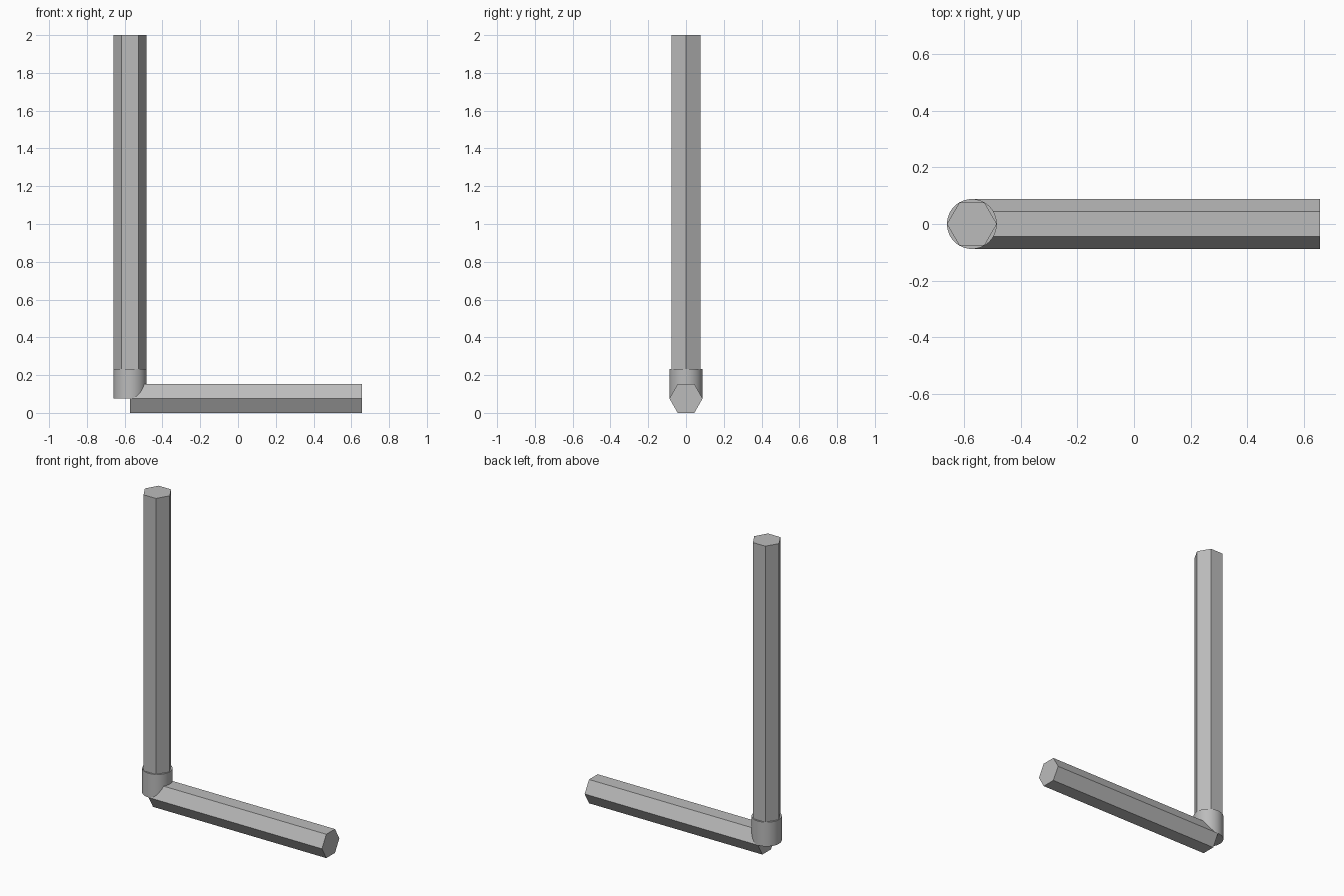
import bpy, math

old = bpy.data.objects.get("Cube")
if old:
    bpy.data.objects.remove(old, do_unlink=True)

R = 0.088                              # corner radius of the hexagonal bars
FLAT = R * math.cos(math.pi / 6)       # centre to flat
CORNER_X = -0.572                      # axis of the upright

grey = bpy.data.materials.new("plain grey")
grey.use_nodes = True
colour = (0.5, 0.5, 0.5, 1)
grey.diffuse_color = colour
grey.node_tree.nodes["Principled BSDF"].inputs["Base Color"].default_value = colour


def prism(name, sides, start, length, rotation):
    """Closed prism whose axis runs from start along its rotated z axis."""
    bpy.ops.mesh.primitive_cylinder_add(vertices=sides, radius=R, depth=length)
    obj = bpy.context.object
    obj.name = name
    for v in obj.data.vertices:
        v.co.z += length / 2
    obj.location = start
    obj.rotation_euler = rotation
    obj.data.materials.append(grey)
    return obj


corner = (CORNER_X, 0, FLAT)
quarter = math.pi / 2

# Long upright bar, with corners pointing left and right
prism("long_arm", 6, corner, 2 - FLAT, (0, 0, quarter))

# Short horizontal bar, with flats on top and bottom
prism("short_arm", 6, corner, 0.657 - CORNER_X, (0, quarter, 0))

# Round collar around the bend
prism("collar", 48, corner, 0.155, (0, 0, 0))
bpy.ops.object.shade_smooth_by_angle(angle=math.radians(30))
